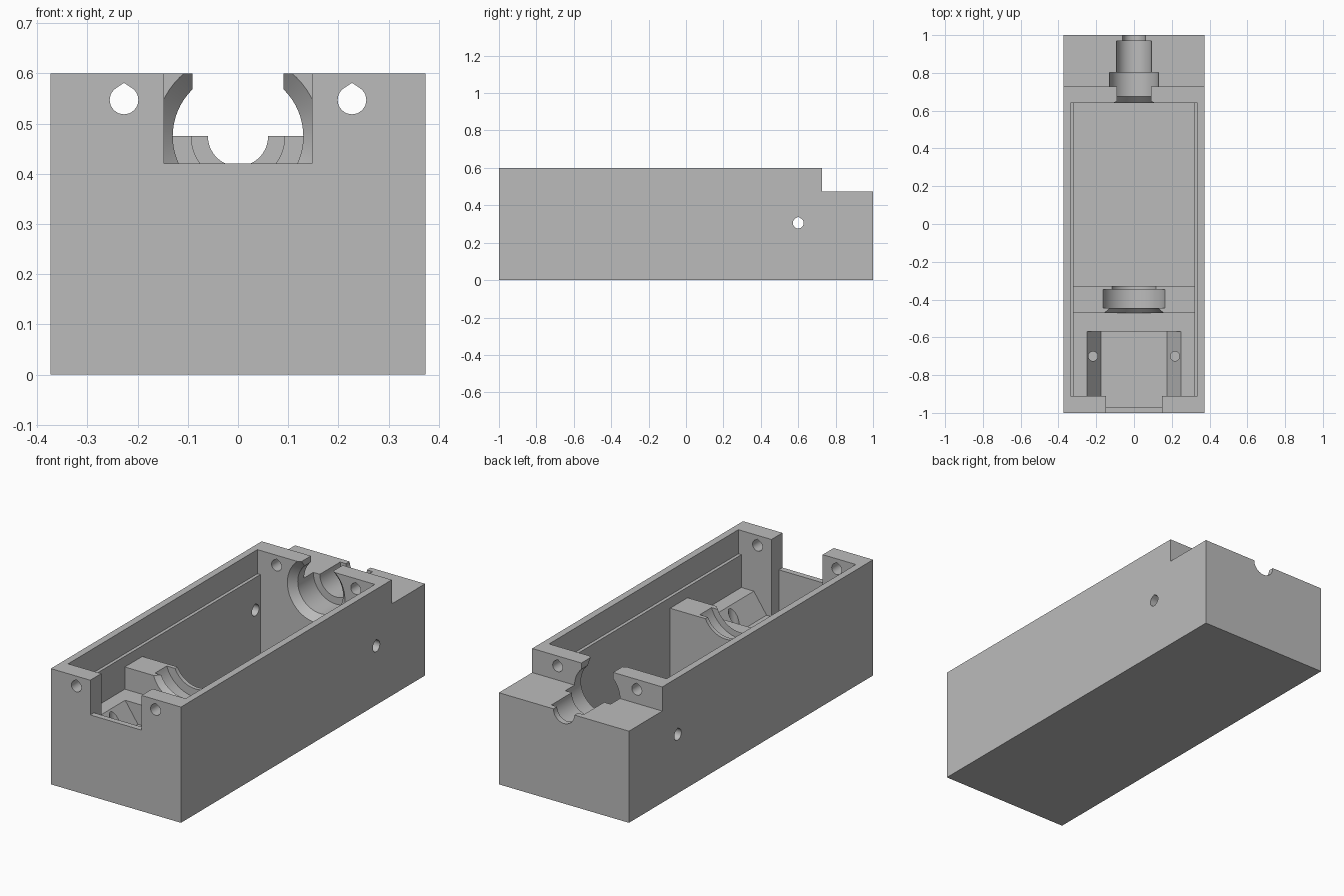
import bpy, bmesh
from math import sin, cos, pi, radians
from mathutils import Vector

if "Cube" in bpy.data.objects:
    bpy.data.objects.remove(bpy.data.objects["Cube"])

AXIS_Z = 0.475      # height of the bore axis and of the stepped shelf

grey = bpy.data.materials.new("light grey plastic")
grey.use_nodes = True
colour = (0.5, 0.5, 0.5, 1)
grey.diffuse_color = colour
grey.node_tree.nodes["Principled BSDF"].inputs["Base Color"].default_value = colour


def make_object(name, bm):
    bmesh.ops.recalc_face_normals(bm, faces=bm.faces)
    mesh = bpy.data.meshes.new(name)
    bm.to_mesh(mesh)
    bm.free()
    obj = bpy.data.objects.new(name, mesh)
    bpy.context.collection.objects.link(obj)
    mesh.materials.append(grey)
    return obj


def prism(name, axis, outline, lo, hi):
    """Extrude an outline given in the two other axes (in x, y, z order)."""
    bm = bmesh.new()

    def point(p, d):
        co = list(p)
        co.insert("xyz".index(axis), d)
        return co
    face = bm.faces.new([bm.verts.new(point(p, lo)) for p in outline])
    moved = bmesh.ops.extrude_face_region(bm, geom=[face])["geom"]
    shift = Vector(point((0, 0), hi - lo))
    bmesh.ops.translate(bm, vec=shift, verts=[v for v in moved if isinstance(v, bmesh.types.BMVert)])
    return make_object(name, bm)


def rect(a0, a1, b0, b1):
    return [(a0, b0), (a1, b0), (a1, b1), (a0, b1)]


def circle(a, b, r, peak=0):
    """Circle outline; a peak adds the pointed roof of a teardrop hole."""
    pts = [(a + r * cos(2 * pi * i / 32), b + r * sin(2 * pi * i / 32)) for i in range(32)]
    if peak:
        pts = [p for i, p in enumerate(pts) if not 5 < i < 11]
        pts.insert(6, (a, b + peak))
    return pts


def lathe_y(name, profile, segments=64):
    """Turn a (y, radius) profile about the bore axis."""
    bm = bmesh.new()
    rings = []
    for y, r in profile:
        rings.append([bm.verts.new((r * cos(2 * pi * i / segments), y,
                                    AXIS_Z + r * sin(2 * pi * i / segments)))
                      for i in range(segments)])
    for a, b in zip(rings, rings[1:]):
        for i in range(segments):
            j = (i + 1) % segments
            bm.faces.new((a[i], a[j], b[j], b[i]))
    bm.faces.new(rings[0])
    bm.faces.new(rings[-1])
    return make_object(name, bm)


# Outer body with the lowered rear shelf
housing = prism("housing", "x", [(-1, 0), (1, 0), (1, AXIS_Z), (0.727, AXIS_Z),
                                 (0.727, 0.6), (-1, 0.6)], -0.373, 0.373)

cutters = [
    # Stepped interior: front floor, bearing block, deep rear chamber
    prism("chamber", "x", [(-0.91, 0.7), (-0.91, 0.305), (-0.47, 0.305), (-0.47, 0.42),
                           (-0.327, 0.42), (-0.327, 0.04), (0.64, 0.04), (0.64, 0.7)],
          -0.32, 0.32),
    # Lid ledge along the side walls
    prism("lid_ledge", "z", rect(-0.337, 0.337, -0.91, 0.64), AXIS_Z, 0.7),
    # Pocket with sloped sides in the front floor
    prism("pocket", "y", [(-0.175, 0.2), (0.175, 0.2), (0.248, 0.305), (0.248, 0.35),
                          (-0.248, 0.35), (-0.248, 0.305)], -0.91, -0.57),
    # Front notch and the recess behind its thin lip
    prism("notch", "z", rect(-0.147, 0.147, -1.1, -0.85), 0.42, 0.7),
    prism("lip_recess", "z", rect(-0.147, 0.147, -0.97, -0.85), 0.2, 0.7),
    # Bearing seat in the inner block
    lathe_y("block_bore", [(-0.48, 0.165), (-0.47, 0.165), (-0.445, 0.14), (-0.445, 0.174),
                           (-0.348, 0.174), (-0.348, 0.13), (-0.25, 0.13)]),
    # Stepped rear bore, open above through the rear wall
    lathe_y("rear_bore", [(0.5, 0.165), (0.64, 0.165), (0.675, 0.13), (0.803, 0.13),
                          (0.803, 0.093), (0.97, 0.093), (0.97, 0.06), (1.1, 0.06)]),
    prism("rear_slot", "z", rect(-0.091, 0.091, 0.55, 0.77), AXIS_Z + 0.02, 0.7),
    # Cross hole through both side walls
    prism("side_hole", "x", circle(0.6, 0.305, 0.029, 0.034), -0.5, 0.5),
]
# Paired screw holes
for side in (-1, 1):
    cutters.append(prism("lid_screw_hole", "y", circle(side * 0.227, 0.547, 0.0285, 0.034), -1.1, 1.1))
    cutters.append(prism("pocket_screw_hole", "z", circle(side * 0.217, -0.7, 0.025), 0.1, 0.4))

bpy.context.view_layer.objects.active = housing
for cutter in cutters:
    cutter.hide_render = True
    mod = housing.modifiers.new(cutter.name, "BOOLEAN")
    mod.operation = "DIFFERENCE"
    mod.solver = "EXACT"
    mod.object = cutter
    bpy.ops.object.modifier_apply(modifier=mod.name)
    bpy.data.objects.remove(cutter)

# Smooth bores, crisp edges
bpy.ops.object.select_all(action="DESELECT")
housing.select_set(True)
bpy.ops.object.shade_smooth_by_angle(angle=radians(20))
